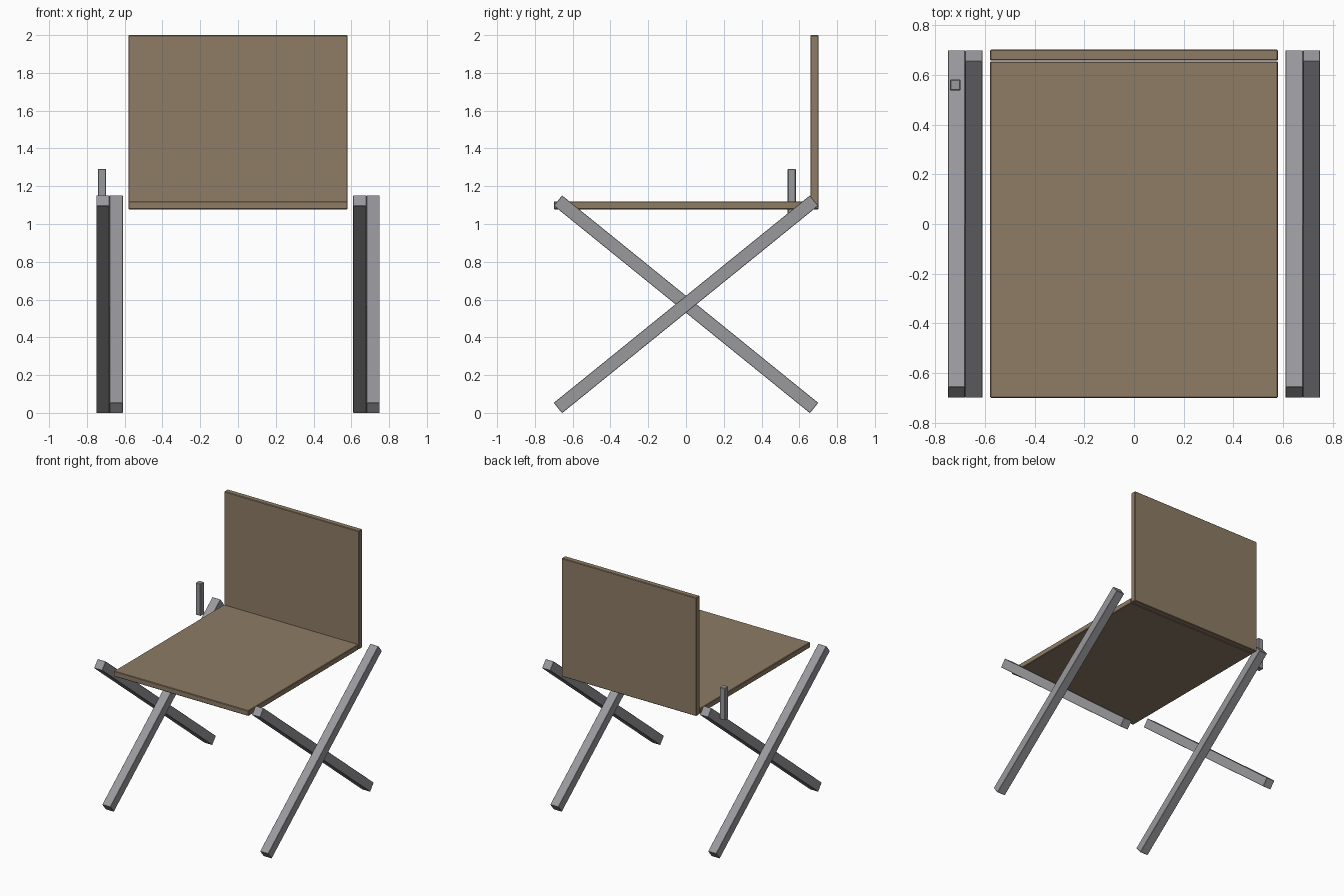
import bpy
import math

cube = bpy.data.objects.get("Cube")
if cube:
    bpy.data.objects.remove(cube, do_unlink=True)


def make_material(name, rgb):
    mat = bpy.data.materials.new(name)
    mat.use_nodes = True
    colour = (*rgb, 1.0)
    mat.diffuse_color = colour
    mat.node_tree.nodes["Principled BSDF"].inputs["Base Color"].default_value = colour
    return mat


canvas = make_material("tan canvas", (0.27, 0.20, 0.13))
metal = make_material("grey metal", (0.32, 0.32, 0.34))


def box(name, size, centre, mat, tilt=0.0, bevel=0.004):
    """Slightly bevelled box, tilted about the x axis."""
    bpy.ops.mesh.primitive_cube_add(size=1, location=centre)
    obj = bpy.context.object
    obj.name = name
    obj.scale = size
    bpy.ops.object.transform_apply(location=False, rotation=False, scale=True)
    obj.rotation_euler.x = tilt
    obj.data.materials.append(mat)
    mod = obj.modifiers.new("soft edges", "BEVEL")
    mod.width = bevel
    mod.segments = 1
    return obj


# Canvas panels
box("seat", (1.16, 1.355, 0.042), (0, -0.0225, 1.099), canvas)
box("backrest", (1.16, 0.044, 0.922), (0, 0.68, 1.539), canvas)

# Crossed legs: each side has one bar rising to the back and one to the front
leg_size = (0.07, 1.745, 0.07)
tilt = math.radians(39)
for side, rising_x, falling_x in (("left", 0.715, 0.645), ("right", -0.645, -0.715)):
    box(side + "_leg_rising_back", leg_size, (rising_x, 0, 0.575), metal, tilt, 0.002)
    box(side + "_leg_rising_front", leg_size, (falling_x, 0, 0.575), metal, -tilt, 0.002)

# Single short post beside the seat
box("right_arm_post", (0.044, 0.044, 0.25), (-0.72, 0.56, 1.167), metal)
